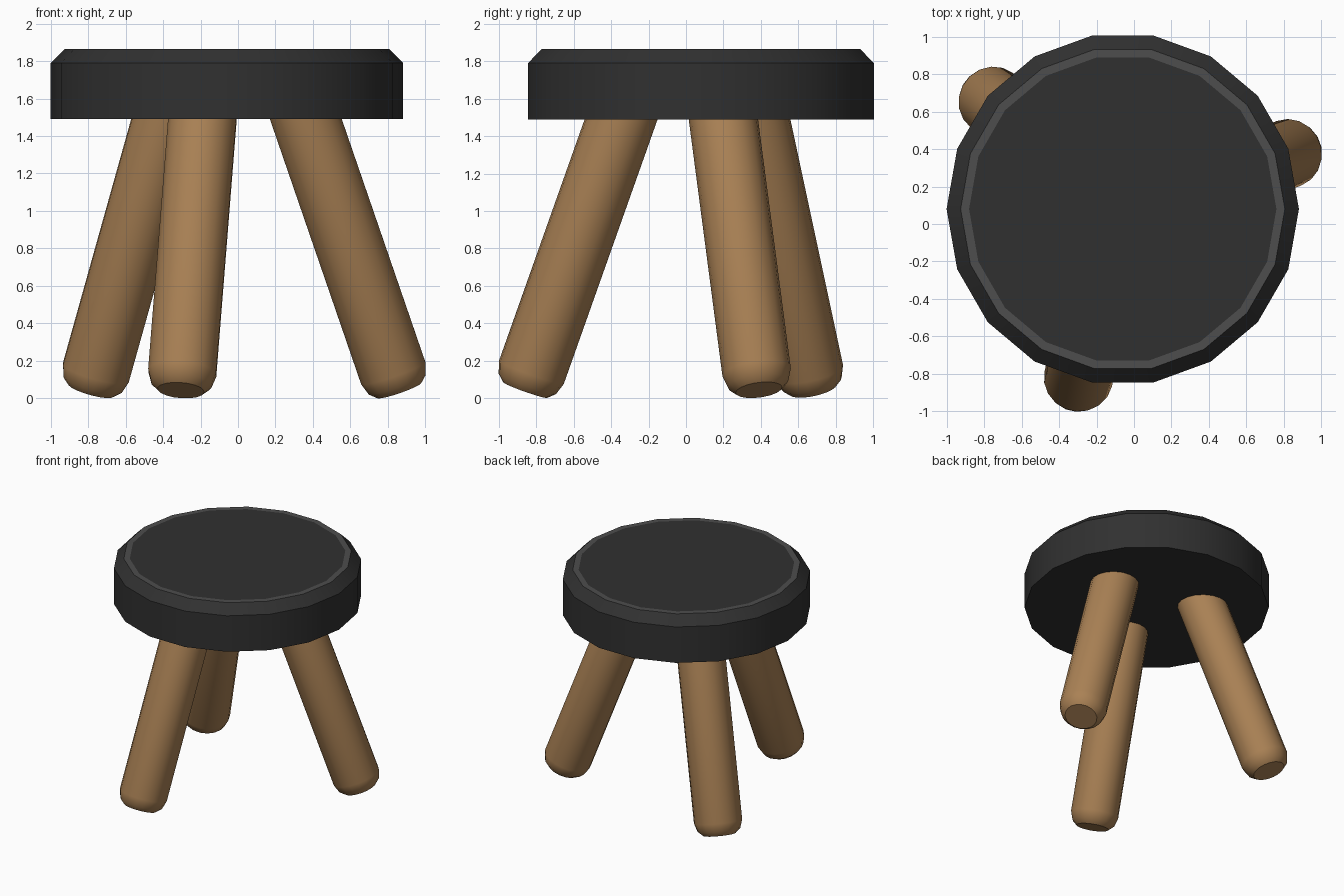
import bpy, bmesh, math
from mathutils import Vector

if "Cube" in bpy.data.objects:
    bpy.data.objects.remove(bpy.data.objects["Cube"])


def material(name, rgb):
    m = bpy.data.materials.new(name)
    m.diffuse_color = (*rgb, 1)
    m.use_nodes = True
    m.node_tree.nodes["Principled BSDF"].inputs["Base Color"].default_value = m.diffuse_color
    return m


def lathe(name, profile, sides, mats, ring_mats=None):
    """Closed solid from (radius, height) rings, listed bottom to top."""
    bm = bmesh.new()
    rings = [[bm.verts.new((r * math.cos(math.tau * i / sides),
                            r * math.sin(math.tau * i / sides), z))
              for i in range(sides)] for r, z in profile]
    for k, (a, b) in enumerate(zip(rings, rings[1:])):
        for i in range(sides):
            j = (i + 1) % sides
            f = bm.faces.new((a[i], a[j], b[j], b[i]))
            f.material_index = ring_mats[k] if ring_mats else 0
    bm.faces.new(rings[0][::-1])
    bm.faces.new(rings[-1])
    mesh = bpy.data.meshes.new(name)
    bm.to_mesh(mesh)
    bm.free()
    for m in mats:
        mesh.materials.append(m)
    ob = bpy.data.objects.new(name, mesh)
    bpy.context.collection.objects.link(ob)
    bpy.ops.object.select_all(action='DESELECT')
    ob.select_set(True)
    bpy.context.view_layer.objects.active = ob
    bpy.ops.object.shade_smooth_by_angle(angle=math.radians(30))
    return ob


dark = material("dark_cushion", (0.03, 0.03, 0.03))
trim = material("trim", (0.075, 0.075, 0.075))
wood = material("wood", (0.40, 0.22, 0.09))

# Seat: 18-sided disc with chamfered rim and a lighter band on top
seat = lathe("seat", [(0.94, 1.49), (0.94, 1.79), (0.865, 1.865), (0.82, 1.865)],
             18, [dark, trim], [0, 0, 1])
seat.location = (-0.06, 0.08, 0)

# Splayed legs: foot centre and the point where the axis enters the seat
legs = {
    "front_leg": ((-0.305, -0.86, 0.043), (-0.19, -0.347, 1.49)),
    "right_leg": ((0.86, 0.39, 0.043), (0.362, 0.20, 1.49)),
    "back_left_leg": ((-0.785, 0.68, 0.043), (-0.38, 0.37, 1.49)),
}
for name, (foot, top) in legs.items():
    axis = Vector(top) - Vector(foot)
    length = axis.length + 0.15
    leg = lathe(name, [(0.125, 0), (0.163, 0.035), (0.184, 0.1), (0.184, length)],
                18, [wood])
    leg.location = foot
    leg.rotation_euler = axis.to_track_quat('Z', 'Y').to_euler()
